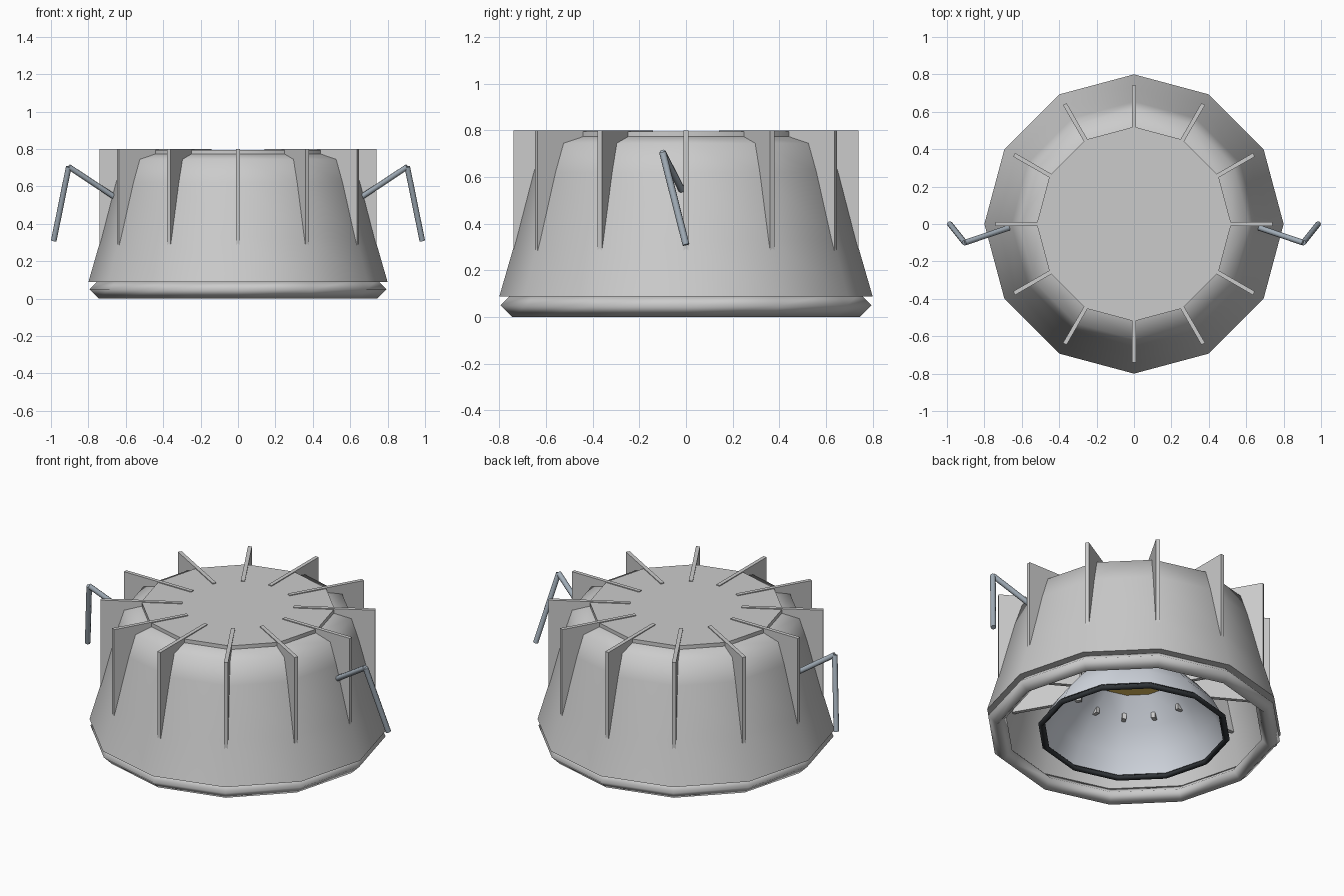
import bpy, bmesh, math
from mathutils import Vector, Matrix

if "Cube" in bpy.data.objects:
    bpy.data.objects.remove(bpy.data.objects["Cube"])

SIDES = 12


def material(name, rgb):
    m = bpy.data.materials.new(name)
    m.diffuse_color = (*rgb, 1)
    m.use_nodes = True
    m.node_tree.nodes["Principled BSDF"].inputs["Base Color"].default_value = m.diffuse_color
    return m


def finish(name, bm, mat=None, angle=None):
    bmesh.ops.recalc_face_normals(bm, faces=bm.faces)
    me = bpy.data.meshes.new(name)
    bm.to_mesh(me)
    bm.free()
    ob = bpy.data.objects.new(name, me)
    bpy.context.collection.objects.link(ob)
    if mat:
        me.materials.append(mat)
    if angle:
        bpy.ops.object.select_all(action='DESELECT')
        ob.select_set(True)
        bpy.context.view_layer.objects.active = ob
        bpy.ops.object.shade_smooth_by_angle(angle=math.radians(angle))
    return ob


def lathe(name, profile, mat=None, closed=False, angle=40, cap=False):
    """Turn an (r, z) profile around z with SIDES facets."""
    bm = bmesh.new()
    rings = []
    for r, z in profile:
        rings.append([bm.verts.new((r * math.cos(a), r * math.sin(a), z))
                      for a in (2 * math.pi * i / SIDES for i in range(SIDES))])
    pairs = list(zip(rings, rings[1:]))
    if closed:
        pairs.append((rings[-1], rings[0]))
    for lo, hi in pairs:
        for i in range(SIDES):
            j = (i + 1) % SIDES
            bm.faces.new((lo[i], lo[j], hi[j], hi[i]))
    if cap:
        bm.faces.new(rings[0])
        bm.faces.new(rings[-1])
    return finish(name, bm, mat, angle)


def rod(bm, a, b, r):
    a, b = Vector(a), Vector(b)
    d = b - a
    rot = d.to_track_quat('Z', 'Y').to_matrix().to_4x4()
    bmesh.ops.create_cone(bm, cap_ends=True, segments=8, radius1=r, radius2=r,
                          depth=d.length,
                          matrix=Matrix.Translation((a + b) / 2) @ rot)


white = material("painted_metal", (0.80, 0.82, 0.82))
steel = material("steel", (0.36, 0.42, 0.48))
black = material("black", (0.03, 0.035, 0.04))
silver = material("silver", (0.72, 0.76, 0.83))
amber = material("amber", (0.8, 0.55, 0.12))

# Housing shell with wall thickness, open at the bottom
lathe("housing", [(0.52, 0.773), (0.615, 0.745), (0.655, 0.62), (0.73, 0.33),
                  (0.8, 0.088), (0.745, 0.088), (0.68, 0.33), (0.605, 0.62),
                  (0.57, 0.72), (0.52, 0.735)], white, closed=True, angle=62)
# Plate closing the top
lathe("top_plate", [(0.52, 0.735), (0.52, 0.795)], white, cap=True)
# Trim ring with a diamond section
lathe("trim_ring", [(0.795, 0.05), (0.745, 0.1), (0.695, 0.05), (0.745, 0.0)],
      white, closed=True, angle=120)

# Cooling fins, reaching through the shell
fin_in, fin_out, fin_lo, fin_hi, fin_t = 0.30, 0.74, 0.28, 0.80, 0.022
for i in range(SIDES):
    bm = bmesh.new()
    m = (Matrix.Rotation(2 * math.pi * i / SIDES, 4, 'Z')
         @ Matrix.Translation(((fin_in + fin_out) / 2, 0, (fin_lo + fin_hi) / 2))
         @ Matrix.Diagonal((fin_out - fin_in, fin_t, fin_hi - fin_lo, 1)))
    bmesh.ops.create_cube(bm, size=1, matrix=m)
    finish(f"cooling_fin_{i + 1}", bm, white)

# Reflector bowl, its dark rim and the light source
lathe("reflector", [(0.505, 0.03), (0.445, 0.15), (0.355, 0.26), (0.225, 0.39)],
      silver)
lathe("reflector_rim", [(0.522, 0.03), (0.503, 0.049), (0.484, 0.03), (0.503, 0.011)],
      black, closed=True, angle=95)
lathe("light_source", [(0.23, 0.385), (0.23, 0.415)], amber, cap=True)

# Spring clips on both sides
for side, s in (("left", -1), ("right", 1)):
    bm = bmesh.new()
    bend = (s * 0.905, -0.1, 0.705)
    rod(bm, (s * 0.61, 0, 0.51), bend, 0.015)
    rod(bm, bend, (s * 0.985, 0, 0.31), 0.015)
    finish(f"spring_clip_{side}", bm, steel, 50)
